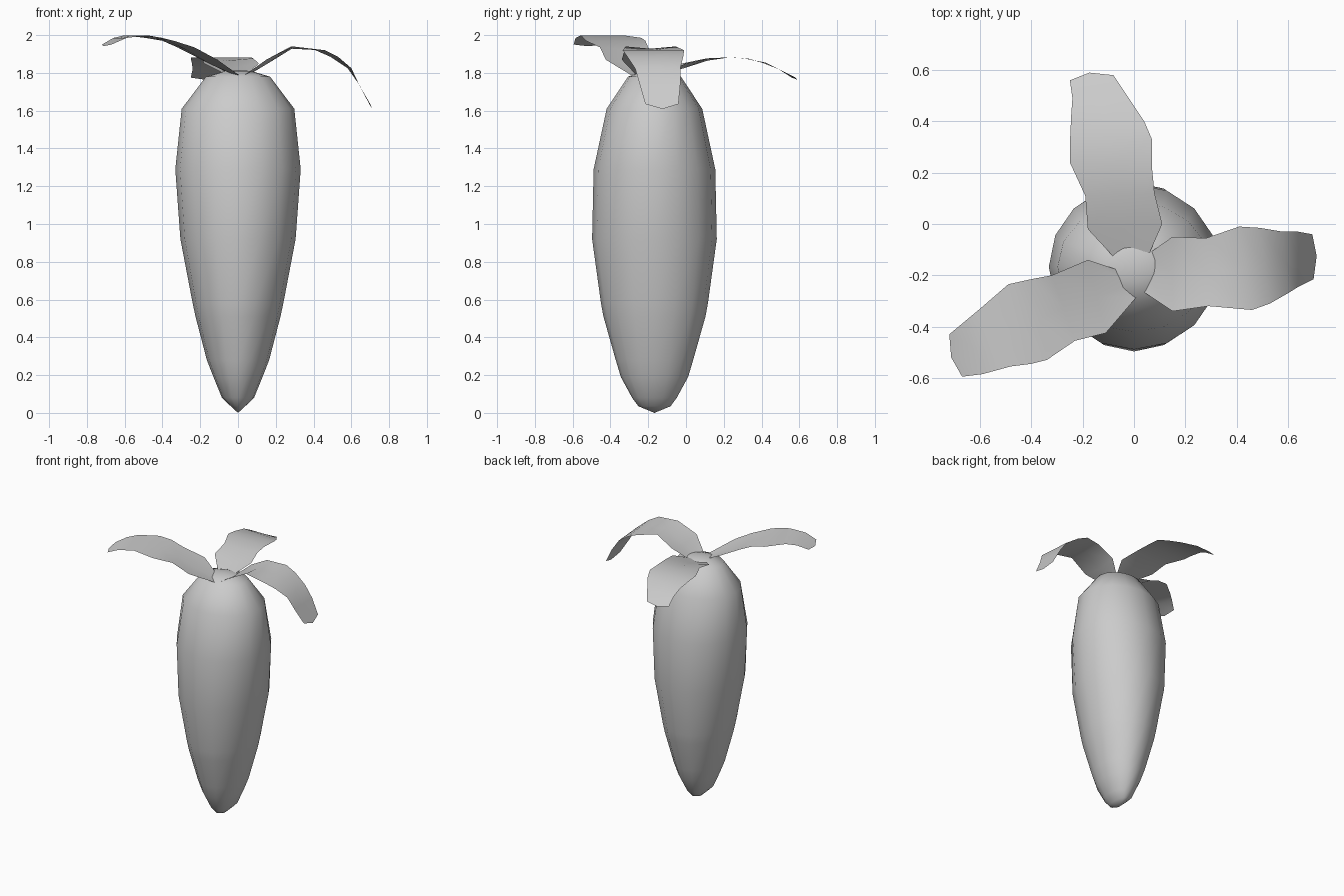
import bpy, math

CY = -0.167   # root axis in y


def make(name, verts, faces):
    me = bpy.data.meshes.new(name)
    me.from_pydata(verts, [], faces)
    me.validate()
    me.update()
    ob = bpy.data.objects.new(name, me)
    bpy.context.collection.objects.link(ob)
    for p in me.polygons:
        p.use_smooth = True
    return ob


# Root: 16-sided tapering body, (z, half width x, half width y)
profile = [(0.035, 0.038, 0.085), (0.08, 0.085, 0.118), (0.19, 0.13, 0.178),
           (0.28, 0.165, 0.205), (0.51, 0.225, 0.27), (0.58, 0.24, 0.283),
           (0.92, 0.305, 0.33), (1.29, 0.332, 0.322), (1.61, 0.298, 0.253),
           (1.78, 0.17, 0.14), (1.81, 0.07, 0.06)]
N = 16
verts = [(rx * math.cos(2 * math.pi * i / N), CY + ry * math.sin(2 * math.pi * i / N), z)
         for z, rx, ry in profile for i in range(N)]
faces = [(r * N + i, r * N + (i + 1) % N, (r + 1) * N + (i + 1) % N, (r + 1) * N + i)
         for r in range(len(profile) - 1) for i in range(N)]
bottom, top = len(verts), len(verts) + 1
verts += [(0, CY, 0), (0, CY, 1.815)]
last = (len(profile) - 1) * N
for i in range(N):
    faces += [(bottom, (i + 1) % N, i), (top, last + i, last + (i + 1) % N)]
make("root", verts, faces)


# Leaves: cross rows of (left x, left y, right x, right y, z), creased near the stem
def leaf(name, rows):
    v, f = [], []
    for k, (lx, ly, rx, ry, z) in enumerate(rows):
        dip = 0.025 if k == 1 else 0.012 if k == 2 else 0.0
        v += [(lx, ly, z), ((lx + rx) / 2, (ly + ry) / 2, z - dip), (rx, ry, z)]
    for k in range(len(rows) - 1):
        a = 3 * k
        f += [(a, a + 1, a + 4, a + 3), (a + 1, a + 2, a + 5, a + 4)]
    # ragged tip
    (x0, y0, z0), (x1, y1, z1), (xp, yp, zp) = v[-2], v[-2], v[-5]
    v[-2] = (x0 + (x0 - xp) * 0.25, y0 + (y0 - yp) * 0.25, z0 + (z0 - zp) * 0.25)
    return make(name, v, f)


leaf("leaf_back", [
    (-0.05, -0.16, 0.04, -0.16, 1.785), (-0.18, -0.02, 0.11, 0.0, 1.85),
    (-0.19, 0.11, 0.08, 0.12, 1.877), (-0.25, 0.24, 0.07, 0.22, 1.882),
    (-0.25, 0.31, 0.07, 0.33, 1.876), (-0.245, 0.42, 0.04, 0.40, 1.855),
    (-0.24, 0.49, -0.02, 0.49, 1.82), (-0.25, 0.56, -0.08, 0.58, 1.775)])
leaf("leaf_right", [
    (0.05, -0.12, 0.03, -0.26, 1.785), (0.15, -0.05, 0.15, -0.34, 1.87),
    (0.28, -0.055, 0.29, -0.32, 1.94), (0.41, -0.01, 0.46, -0.335, 1.92),
    (0.49, -0.015, 0.53, -0.31, 1.885), (0.58, -0.03, 0.60, -0.27, 1.825),
    (0.64, -0.03, 0.64, -0.245, 1.74), (0.695, -0.04, 0.70, -0.215, 1.635)])
leaf("leaf_left", [
    (0.01, -0.285, -0.03, -0.19, 1.785), (-0.11, -0.425, -0.18, -0.14, 1.87),
    (-0.23, -0.455, -0.32, -0.20, 1.935), (-0.34, -0.53, -0.40, -0.215, 1.97),
    (-0.40, -0.545, -0.49, -0.235, 1.985), (-0.48, -0.555, -0.60, -0.33, 1.999),
    (-0.59, -0.585, -0.66, -0.38, 1.985), (-0.67, -0.595, -0.72, -0.43, 1.95)])
